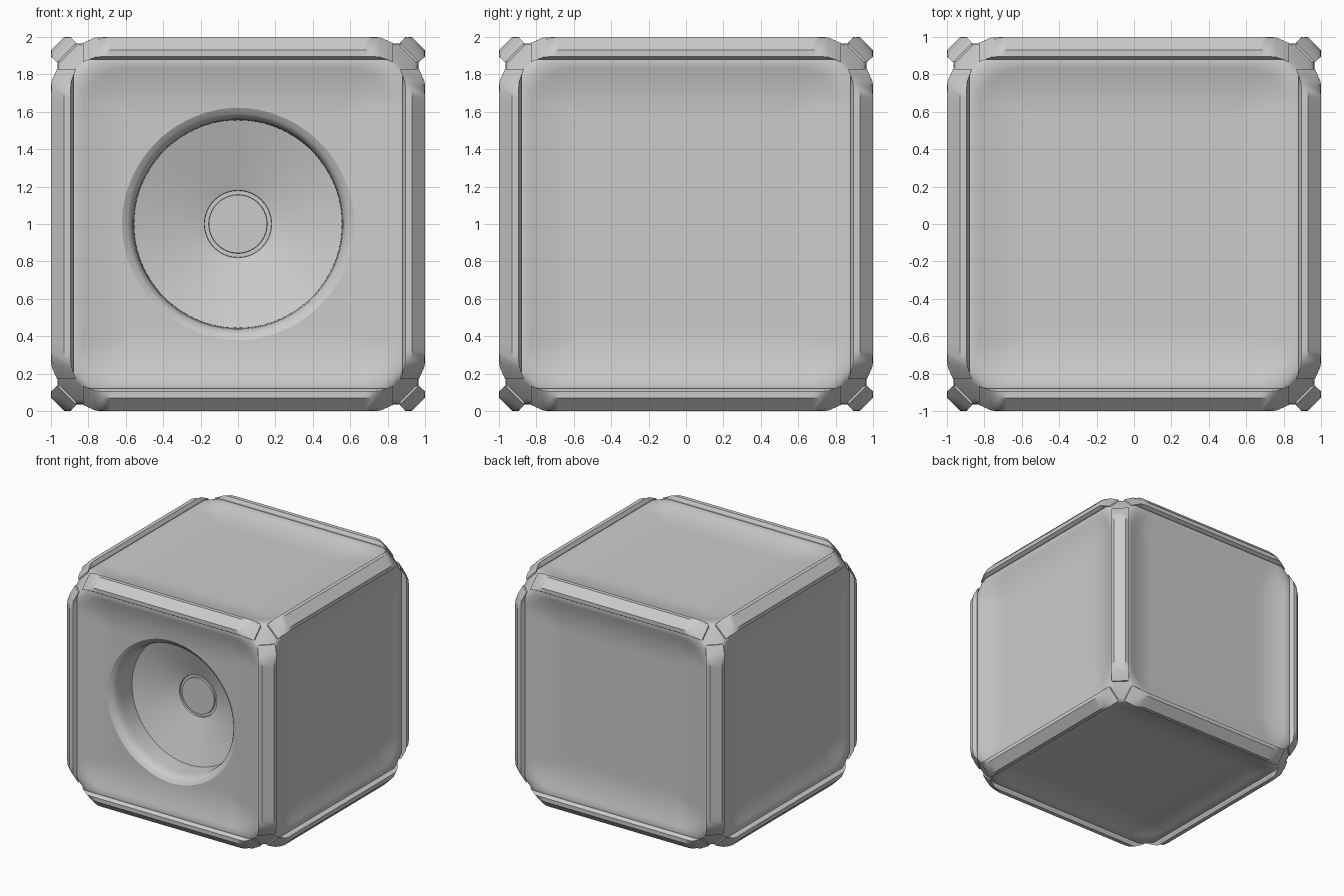
import bpy, bmesh, math
from mathutils import Vector, Matrix

if "Cube" in bpy.data.objects:
    bpy.data.objects.remove(bpy.data.objects["Cube"])

grey = bpy.data.materials.new("plain_grey")
grey.use_nodes = True
COLOUR = (0.6, 0.6, 0.6, 1)
grey.diffuse_color = COLOUR
grey.node_tree.nodes["Principled BSDF"].inputs["Base Color"].default_value = COLOUR

CENTRE = Vector((0, 0, 1))
CORNER_R = 1.54      # spherical trim of the cube corners


def make(name, bm):
    bmesh.ops.recalc_face_normals(bm, faces=bm.faces)
    mesh = bpy.data.meshes.new(name)
    bm.to_mesh(mesh)
    bm.free()
    mesh.materials.append(grey)
    ob = bpy.data.objects.new(name, mesh)
    ob.location = CENTRE
    bpy.context.collection.objects.link(ob)
    return ob


def smooth(ob, degrees):
    bpy.ops.object.select_all(action='DESELECT')
    ob.select_set(True)
    bpy.context.view_layer.objects.active = ob
    bpy.ops.object.shade_smooth_by_angle(angle=math.radians(degrees))


# Cabinet: rounded cube with a shallow dished panel on every side
HALF, ROUND, DISH, FADE = 0.965, 0.1, 0.05, 0.3


def shape(c):
    inner = Vector([max(-HALF + ROUND, min(HALF - ROUND, k)) for k in c])
    p = inner + (c - inner).normalized() * ROUND
    axis = max(range(3), key=lambda i: abs(c[i]))
    a, b = [abs(c[i]) for i in range(3) if i != axis]
    # distance inside the rounded square outline of the panel
    r, edge = 0.24, 0.86
    qa, qb = a - edge + r, b - edge + r
    inside = r - math.hypot(max(qa, 0), max(qb, 0)) - min(max(qa, qb), 0)
    t = max(0, min(1, inside / FADE))
    p[axis] -= math.copysign(DISH * (1 - (1 - t) ** 2), p[axis])
    if p.length > CORNER_R - 0.01:
        p *= (CORNER_R - 0.01) / p.length
    return p


bm = bmesh.new()
bmesh.ops.create_cube(bm, size=2 * HALF)
bmesh.ops.subdivide_edges(bm, edges=bm.edges[:], cuts=55, use_grid_fill=True)
for v in bm.verts:
    v.co = shape(v.co.copy())
cabinet = make("cabinet", bm)

# Speaker recess: lip, wall, cone, ring groove and flat cap (radius, depth)
profile = [(0, -1.2), (0.66, -1.2), (0.64, -0.93), (0.615, -0.913), (0.59, -0.9),
           (0.572, -0.88), (0.562, -0.85), (0.557, -0.8), (0.555, -0.67),
           (0.18, -0.55), (0.178, -0.535), (0.157, -0.535), (0.155, -0.55), (0, -0.55)]
bm = bmesh.new()
verts = [bm.verts.new((r, y, 0)) for r, y in profile]
edges = [bm.edges.new(pair) for pair in zip(verts, verts[1:])]
bmesh.ops.spin(bm, geom=verts + edges, cent=(0, 0, 0), axis=(0, 1, 0),
               angle=math.tau, steps=96)
bmesh.ops.remove_doubles(bm, verts=bm.verts, dist=0.0001)
cutter = make("speaker_cutter", bm)
cutter.hide_render = True
cut = cabinet.modifiers.new("speaker_recess", 'BOOLEAN')
cut.operation, cut.solver, cut.object = 'DIFFERENCE', 'EXACT', cutter
bpy.context.view_layer.objects.active = cabinet
bpy.ops.object.modifier_apply(modifier=cut.name)
bpy.data.objects.remove(cutter)
smooth(cabinet, 25)

# Edge trim: chamfered bar with bevelled ends, trimmed towards the corners
section = [(0.86, 0.86), (0.88, 0.88), (0.88, 0.975), (0.895, 1), (0.93, 1),
           (1, 0.93), (1, 0.895), (0.975, 0.88)]
section[0:2] = [(0.88, 0.88)]
END = 0.83


def bar_mesh():
    bm = bmesh.new()
    stations = [-END, -END + 0.02] + [-0.8 + 0.04 * i for i in range(41)] + [END - 0.02, END]
    rings = []
    for x in stations:
        k = 0.985 if abs(x) == END else 1
        ring = []
        for u, v in section:
            limit = math.sqrt(CORNER_R ** 2 - x * x) / math.hypot(u, v)
            s = min(k, limit)
            ring.append(bm.verts.new((x, u * s, v * s)))
        rings.append(ring)
    n = len(section)
    for a, b in zip(rings, rings[1:]):
        for i in range(n):
            j = (i + 1) % n
            bm.faces.new((a[i], a[j], b[j], b[i]))
    bm.faces.new(rings[0])
    bm.faces.new(rings[-1])
    return bm


# Four bars along each of the three axes
turns = {"x": Matrix.Identity(4),
         "y": Matrix.Rotation(math.pi / 2, 4, 'Z'),
         "z": Matrix.Rotation(math.pi / 2, 4, 'Y')}
for axis, turn in turns.items():
    for i in range(4):
        bm = bar_mesh()
        bm.transform(turn @ Matrix.Rotation(i * math.pi / 2, 4, 'X'))
        smooth(make(f"edge_trim_{axis}_{i + 1}", bm), 25)
